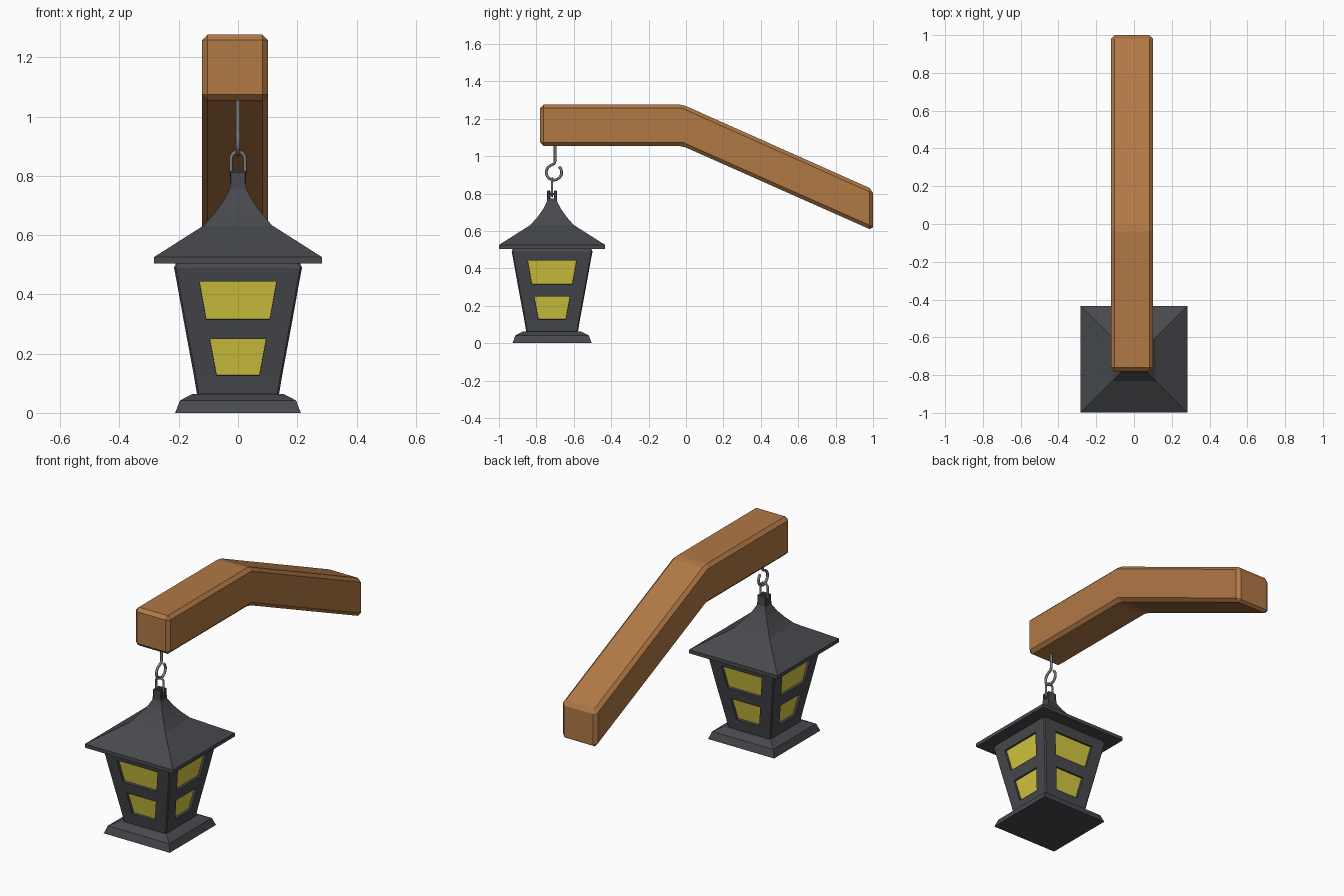
import bpy, bmesh
from math import sin, cos, pi, radians
from mathutils import Matrix, Vector

if "Cube" in bpy.data.objects:
    bpy.data.objects.remove(bpy.data.objects["Cube"])

CY = -0.716  # lantern axis position in y


def material(name, rgb):
    m = bpy.data.materials.new(name)
    m.diffuse_color = (*rgb, 1)
    m.use_nodes = True
    m.node_tree.nodes["Principled BSDF"].inputs["Base Color"].default_value = m.diffuse_color
    return m


WOOD = material("wood", (0.44, 0.19, 0.06))
IRON = material("dark_iron", (0.065, 0.067, 0.075))
GLASS = material("yellow_glass", (0.66, 0.58, 0.05))
STEEL = material("steel", (0.2, 0.2, 0.21))


def finish(bm, name, *mats, loc=(0, 0, 0)):
    bmesh.ops.recalc_face_normals(bm, faces=bm.faces)
    me = bpy.data.meshes.new(name)
    bm.to_mesh(me)
    bm.free()
    for m in mats:
        me.materials.append(m)
    ob = bpy.data.objects.new(name, me)
    ob.location = loc
    bpy.context.collection.objects.link(ob)
    return ob


def bevel(ob, width):
    mod = ob.modifiers.new("bevel", 'BEVEL')
    mod.width = width
    mod.segments = 1
    mod.limit_method = 'ANGLE'
    mod.angle_limit = radians(15)


def square_loft(name, rings):
    """Stack of square rings given as (half width, z)."""
    bm = bmesh.new()
    loops = [[bm.verts.new((sx * h, sy * h, z))
              for sx, sy in ((-1, -1), (1, -1), (1, 1), (-1, 1))] for h, z in rings]
    for a, b in zip(loops, loops[1:]):
        for i in range(4):
            j = (i + 1) % 4
            bm.faces.new((a[i], a[j], b[j], b[i]))
    bm.faces.new(loops[0])
    bm.faces.new(loops[-1])
    return finish(bm, name, IRON, loc=(0, CY, 0))


def box(name, lo, hi, mat):
    bm = bmesh.new()
    bmesh.ops.create_cube(bm, size=1)
    lo, hi = Vector(lo), Vector(hi)
    bmesh.ops.scale(bm, vec=hi - lo, verts=bm.verts)
    bmesh.ops.translate(bm, vec=(lo + hi) / 2, verts=bm.verts)
    return finish(bm, name, mat, loc=(0, CY, 0))


def wire(name, pts, radius, cyclic=False):
    cu = bpy.data.curves.new(name, 'CURVE')
    cu.dimensions = '3D'
    cu.bevel_depth = radius
    cu.bevel_resolution = 2
    cu.use_fill_caps = True
    sp = cu.splines.new('POLY')
    sp.points.add(len(pts) - 1)
    for p, co in zip(sp.points, pts):
        p.co = (*co, 1)
    sp.use_cyclic_u = cyclic
    cu.materials.append(STEEL)
    bpy.context.collection.objects.link(bpy.data.objects.new(name, cu))


# Bent wooden beam: side profile extruded across x, all edges chamfered
profile = [(-0.78, 1.055), (-0.02, 1.055), (1.0, 0.602),
           (1.0, 0.822), (-0.02, 1.277), (-0.78, 1.277)]
bm = bmesh.new()
face = bm.faces.new([bm.verts.new((-0.122, y, z)) for y, z in profile])
ext = bmesh.ops.extrude_face_region(bm, geom=[face])
bmesh.ops.translate(bm, vec=(0.223, 0, 0),
                    verts=[v for v in ext["geom"] if isinstance(v, bmesh.types.BMVert)])
bevel(finish(bm, "beam", WOOD), 0.019)

# Lantern body: four tapered panels, each with two recessed windows
rows = [(0.138, 0.06), (0.149, 0.126), (0.172, 0.25), (0.184, 0.315),
        (0.207, 0.443), (0.216, 0.49), (0.209, 0.506)]
BORDER = 0.077
bm = bmesh.new()
windows = []
for k in range(4):
    rot = Matrix.Rotation(k * pi / 2, 3, 'Z')
    grid = []
    for h, z in rows:
        w = h - BORDER
        grid.append([bm.verts.new(rot @ Vector((x, -h, z))) for x in (-h, -w, w, h)])
    for r in range(len(rows) - 1):
        for c in range(3):
            f = bm.faces.new((grid[r][c], grid[r][c + 1], grid[r + 1][c + 1], grid[r + 1][c]))
            if c == 1 and r in (1, 3):
                windows.append(f)
bmesh.ops.remove_doubles(bm, verts=bm.verts, dist=1e-4)
bm.normal_update()
bmesh.ops.inset_individual(bm, faces=windows, thickness=0, depth=-0.014)
for f in windows:
    f.material_index = 1
bmesh.ops.holes_fill(bm, edges=[e for e in bm.edges if e.is_boundary], sides=0)
corners = [e for e in bm.edges
           if all(abs(abs(v.co.x) - abs(v.co.y)) < 1e-4 for v in e.verts)
           and abs(e.verts[0].co.z - e.verts[1].co.z) > 1e-3]
bmesh.ops.bevel(bm, geom=corners, offset=0.006, segments=1, affect='EDGES', profile=0.5,
                material=-1)
finish(bm, "lantern_body", IRON, GLASS, loc=(0, CY, 0))

# Stepped base and flared roof
square_loft("base", [(0.212, 0), (0.196, 0.042), (0.155, 0.063)])
square_loft("roof", [(0.283, 0.505), (0.283, 0.526), (0.115, 0.633), (0.078, 0.675),
                     (0.048, 0.717), (0.027, 0.757)])

# Clevis on the roof: foot, two prongs and a cross pin
box("clevis_foot", (-0.027, -0.027, 0.745), (0.027, 0.027, 0.773), IRON)
for side, name in ((-1, "front_prong"), (1, "back_prong")):
    a, b = sorted((side * 0.009, side * 0.027))
    bevel(box(name, (-0.027, a, 0.75), (0.027, b, 0.816), IRON), 0.004)
wire("clevis_pin", [(0, CY - 0.02, 0.798), (0, CY + 0.02, 0.798)], 0.006)

# Chain link in the xz plane
link = []
for i in range(24):
    a = 2 * pi * (i + 0.5) / 24
    link.append((0.024 * cos(a), CY, 0.834 + 0.023 * (1 if sin(a) > 0 else -1) + 0.024 * sin(a)))
wire("chain_link", link, 0.006, cyclic=True)

# Hook in the yz plane, screwed into the beam
hook = [(0, -0.70, 1.07), (0, -0.70, 0.972), (0, -0.704, 0.961)]
for i in range(21):
    a = radians(108 + 300 * i / 20)
    hook.append((0, -0.706 + 0.041 * cos(a), 0.914 + 0.041 * sin(a)))
wire("hook", hook, 0.0075)
